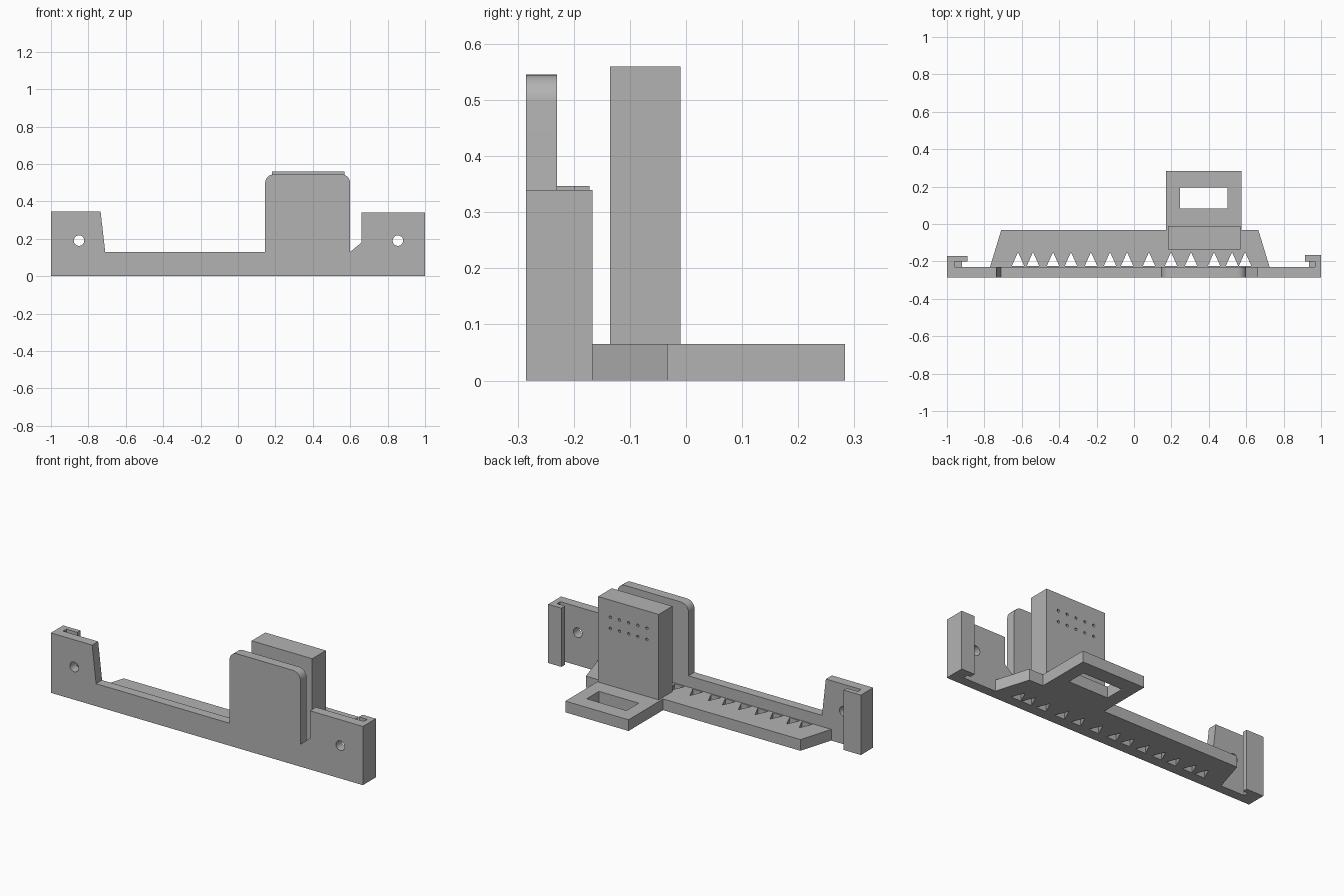
import bpy, bmesh, math
from mathutils import Matrix

if "Cube" in bpy.data.objects:
    bpy.data.objects.remove(bpy.data.objects["Cube"])

grey = bpy.data.materials.new("plain grey")
grey.use_nodes = True
colour = (0.45, 0.45, 0.45, 1)
grey.diffuse_color = colour
grey.node_tree.nodes["Principled BSDF"].inputs["Base Color"].default_value = colour


def finish(bm, name):
    bmesh.ops.recalc_face_normals(bm, faces=bm.faces)
    mesh = bpy.data.meshes.new(name)
    bm.to_mesh(mesh)
    bm.free()
    mesh.materials.append(grey)
    obj = bpy.data.objects.new(name, mesh)
    bpy.context.collection.objects.link(obj)
    return obj


def add_prism(bm, outline, low, high, axis="z"):
    """Extrude an outline: (x, y) along z, or (x, z) along y."""
    place = (lambda a, b: (a, b, low)) if axis == "z" else (lambda a, b: (a, low, b))
    face = bm.faces.new([bm.verts.new(place(a, b)) for a, b in outline])
    grown = bmesh.ops.extrude_face_region(bm, geom=[face])["geom"]
    shift = (0, 0, high - low) if axis == "z" else (0, high - low, 0)
    bmesh.ops.translate(bm, vec=shift, verts=[v for v in grown if isinstance(v, bmesh.types.BMVert)])


def add_rod(bm, x, y, z, radius, length, sides):
    spin = Matrix.Translation((x, y, z)) @ Matrix.Rotation(math.pi / 2, 4, "X")
    bmesh.ops.create_cone(bm, cap_ends=True, segments=sides, radius1=radius,
                          radius2=radius, depth=length, matrix=spin)


def rect(x0, x1, y0, y1):
    return [(x0, y0), (x1, y0), (x1, y1), (x0, y1)]


def prism(name, outline, low, high, axis="z"):
    bm = bmesh.new()
    add_prism(bm, outline, low, high, axis)
    return finish(bm, name)


def cut(obj, bm):
    cutter = finish(bm, "cutter")
    cutter.hide_render = True
    mod = obj.modifiers.new("holes", "BOOLEAN")
    mod.object = cutter
    mod.solver = "EXACT"
    bpy.context.view_layer.objects.active = obj
    bpy.ops.object.modifier_apply(modifier=mod.name)
    bpy.data.objects.remove(cutter)


def arc(cx, cz, radius, start):
    angles = [math.radians(start + 15 * i) for i in range(7)]
    return [(cx + radius * math.cos(a), cz + radius * math.sin(a)) for a in angles]


FRONT, BACK = -0.285, -0.23

# Front plate with rounded tongue and raised ends
outline = [(-1, 0), (1, 0), (1, 0.34), (0.66, 0.34), (0.66, 0.18), (0.6, 0.13)]
outline += arc(0.552, 0.497, 0.048, 0) + arc(0.193, 0.497, 0.048, 90)
outline += [(0.145, 0.13), (-0.71, 0.13), (-0.735, 0.347), (-1, 0.347)]
plate = prism("front_plate", outline, FRONT, BACK, "y")
bm = bmesh.new()
for x in (-0.85, 0.855):
    add_rod(bm, x, FRONT, 0.19, 0.028, 0.3, 32)
cut(plate, bm)

# Shelf with rear tab, slot and a row of triangular holes
shelf = prism("shelf", [(-0.77, BACK), (0.725, BACK), (0.665, -0.033), (0.575, -0.033),
                        (0.575, 0.283), (0.17, 0.283), (0.17, -0.033), (-0.71, -0.033)], 0, 0.065)
bm = bmesh.new()
add_prism(bm, rect(0.245, 0.5, 0.083, 0.195), -0.1, 0.2)
for x in (-0.62, -0.54, -0.433, -0.337, -0.23, -0.128, -0.037,
          0.08, 0.198, 0.305, 0.428, 0.524, 0.594):
    add_prism(bm, [(x - 0.033, -0.224), (x + 0.033, -0.224), (x, -0.15)], -0.1, 0.2)
cut(shelf, bm)

# Upright block with two rows of pin holes on its back
block = prism("upright_block", rect(0.182, 0.57, -0.135, -0.01), 0.06, 0.56)
bm = bmesh.new()
for z in (0.395, 0.46):
    for i in range(5):
        add_rod(bm, 0.258 + 0.0585 * i, -0.01, z, 0.008, 0.06, 12)
cut(block, bm)

# Hooked posts at both ends, with a small floor in each pocket
prism("left_hook", [(1, BACK), (1, -0.167), (0.915, -0.167), (0.915, -0.2),
                    (0.967, -0.2), (0.967, BACK)], 0, 0.34)
prism("left_hook_floor", rect(0.935, 0.967, BACK, -0.2), 0, 0.03)
prism("right_hook", [(-1, BACK), (-1, -0.172), (-0.89, -0.172), (-0.89, -0.2),
                     (-0.96, -0.2), (-0.96, BACK)], 0, 0.347)
prism("right_hook_floor", rect(-0.96, -0.92, BACK, -0.2), 0, 0.03)

# Smooth the round edges only
for obj in (plate, block):
    bpy.ops.object.select_all(action="DESELECT")
    obj.select_set(True)
    bpy.context.view_layer.objects.active = obj
    bpy.ops.object.shade_smooth_by_angle(angle=math.radians(30))
